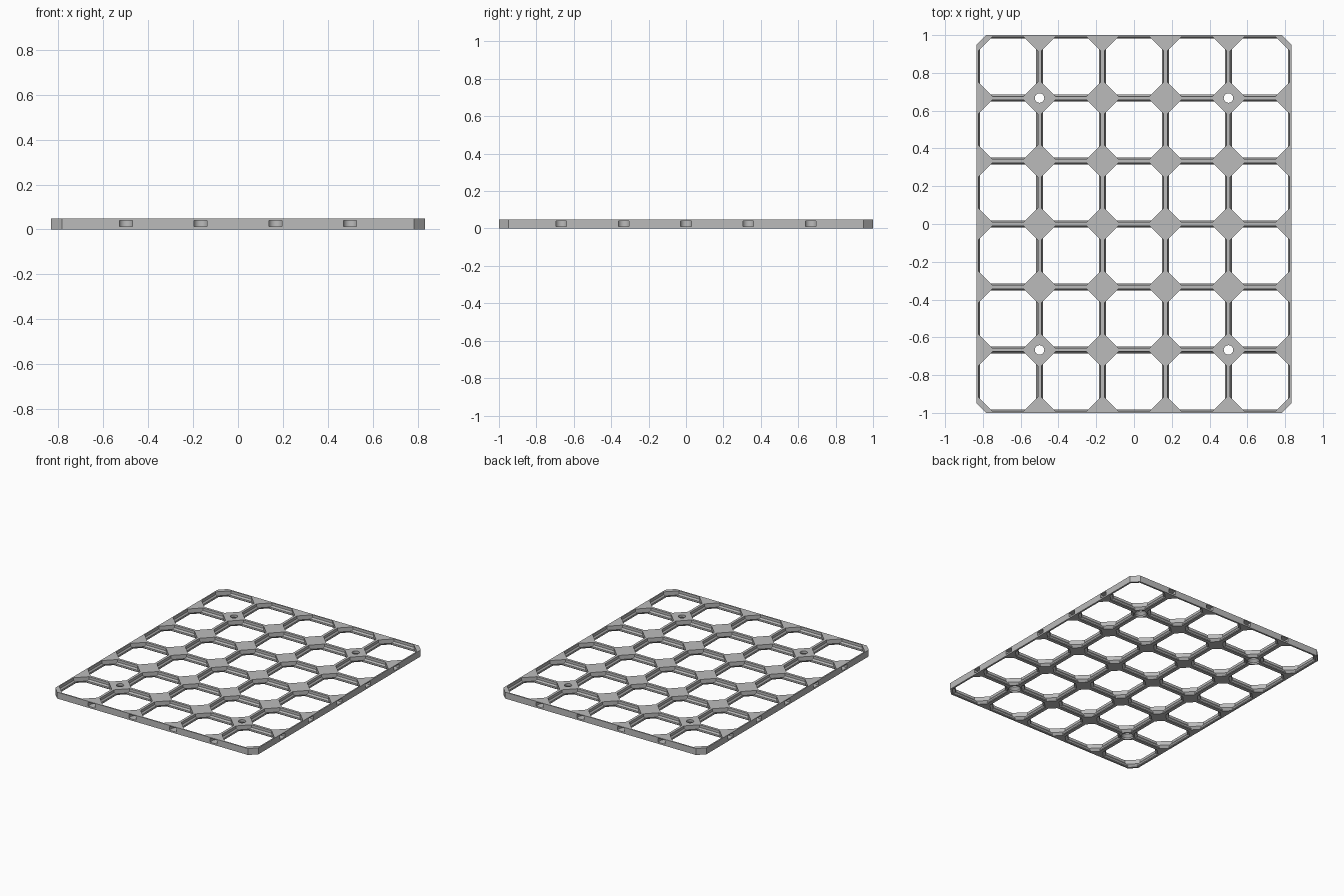
import bpy, bmesh, math

if "Cube" in bpy.data.objects:
    bpy.data.objects.remove(bpy.data.objects["Cube"])

MM = 2 / 168              # the long side is six 28 mm tiles
TILE, COLS, ROWS, THICK = 28, 5, 6, 4
W, D = COLS * TILE / 2, ROWS * TILE / 2

grey = bpy.data.materials.new("light_grey")
grey.diffuse_color = (0.5, 0.5, 0.5, 1)
grey.use_nodes = True
grey.node_tree.nodes["Principled BSDF"].inputs["Base Color"].default_value = grey.diffuse_color


def loft(bm, loops):
    """Closed solid through equal-length loops of points, bottom to top."""
    rings = [[bm.verts.new([c * MM for c in p]) for p in loop] for loop in loops]
    n = len(rings[0])
    for a, b in zip(rings, rings[1:]):
        for i in range(n):
            j = (i + 1) % n
            bm.faces.new((a[i], a[j], b[j], b[i]))
    bm.faces.new(rings[0][::-1])
    bm.faces.new(rings[-1])


def octagon(cx, cy, hx, hy, tx, ty, z):
    pts = [(hx, -ty), (hx, ty), (tx, hy), (-tx, hy),
           (-hx, ty), (-hx, -ty), (-tx, -hy), (tx, -hy)]
    return [(cx + x, cy + y, z) for x, y in pts]


def make_object(name, bm):
    bmesh.ops.recalc_face_normals(bm, faces=bm.faces)
    mesh = bpy.data.meshes.new(name)
    bm.to_mesh(mesh)
    bm.free()
    mesh.materials.append(grey)
    ob = bpy.data.objects.new(name, mesh)
    bpy.context.collection.objects.link(ob)
    return ob


# Board slab with clipped corners
bm = bmesh.new()
loft(bm, [octagon(0, 0, W, D, W - 4.2, D - 4.2, z) for z in (0, THICK)])
board = make_object("grid_board", bm)

cut = bmesh.new()

# Tile openings: height, half width of the bar, diagonal reach of the node
profile = [(-1, 1.1, 4.17), (0, 1.1, 4.17), (0.4, 1.5, 4.57), (1.4, 1.5, 5.57),
           (2.4, 0.8, 5.57), (THICK + 1, 0.8, 5.57)]
for i in range(COLS):
    for j in range(ROWS):
        cx, cy = (i + 0.5) * TILE - W, (j + 0.5) * TILE - D
        loops = []
        for z, bar, node in profile:
            h = TILE / 2 - bar
            t = TILE - node * math.sqrt(2) - h
            loops.append(octagon(cx, cy, h, h, t, t, z))
        loft(cut, loops)

# Countersunk screw holes, wide end underneath
for sx in (-1, 1):
    for sy in (-1, 1):
        loft(cut, [[(sx * 42 + r * math.cos(a * math.pi / 16),
                     sy * 56 + r * math.sin(a * math.pi / 16), z) for a in range(32)]
                   for z, r in ((-1, 3.6), (1, 3.6), (2.55, 2.1), (THICK + 1, 2.1))])


# Round-ended connector slots in the rim
def slot(x, y, angle):
    shape = [(-2.42, -1), (2.42, -1), (2.42, 0.6)]
    shape += [(2.6 * math.cos(k * math.pi / 14), 2.5 + 2.6 * math.sin(k * math.pi / 14))
              for k in range(15)]
    shape += [(-2.42, 0.6)]
    c, s = math.cos(angle), math.sin(angle)
    loft(cut, [[(x + u * c - v * s, y + u * s + v * c, z) for u, v in shape]
               for z in (1.0, 3.4)])


for i in range(1, COLS):
    slot(i * TILE - W, -D, 0)
    slot(i * TILE - W, D, math.pi)
for j in range(1, ROWS):
    slot(-W, j * TILE - D, -math.pi / 2)
    slot(W, j * TILE - D, math.pi / 2)

cutter = make_object("opening_cutter", cut)
cutter.hide_render = True
cutter.hide_viewport = True

# Cut all openings, then smooth only the round holes
mod = board.modifiers.new("openings", 'BOOLEAN')
mod.operation = 'DIFFERENCE'
mod.solver = 'EXACT'
mod.object = cutter
bpy.context.view_layer.objects.active = board
board.select_set(True)
bpy.ops.object.modifier_apply(modifier=mod.name)
bpy.data.objects.remove(cutter)
bpy.ops.object.shade_smooth_by_angle(angle=math.radians(20))
